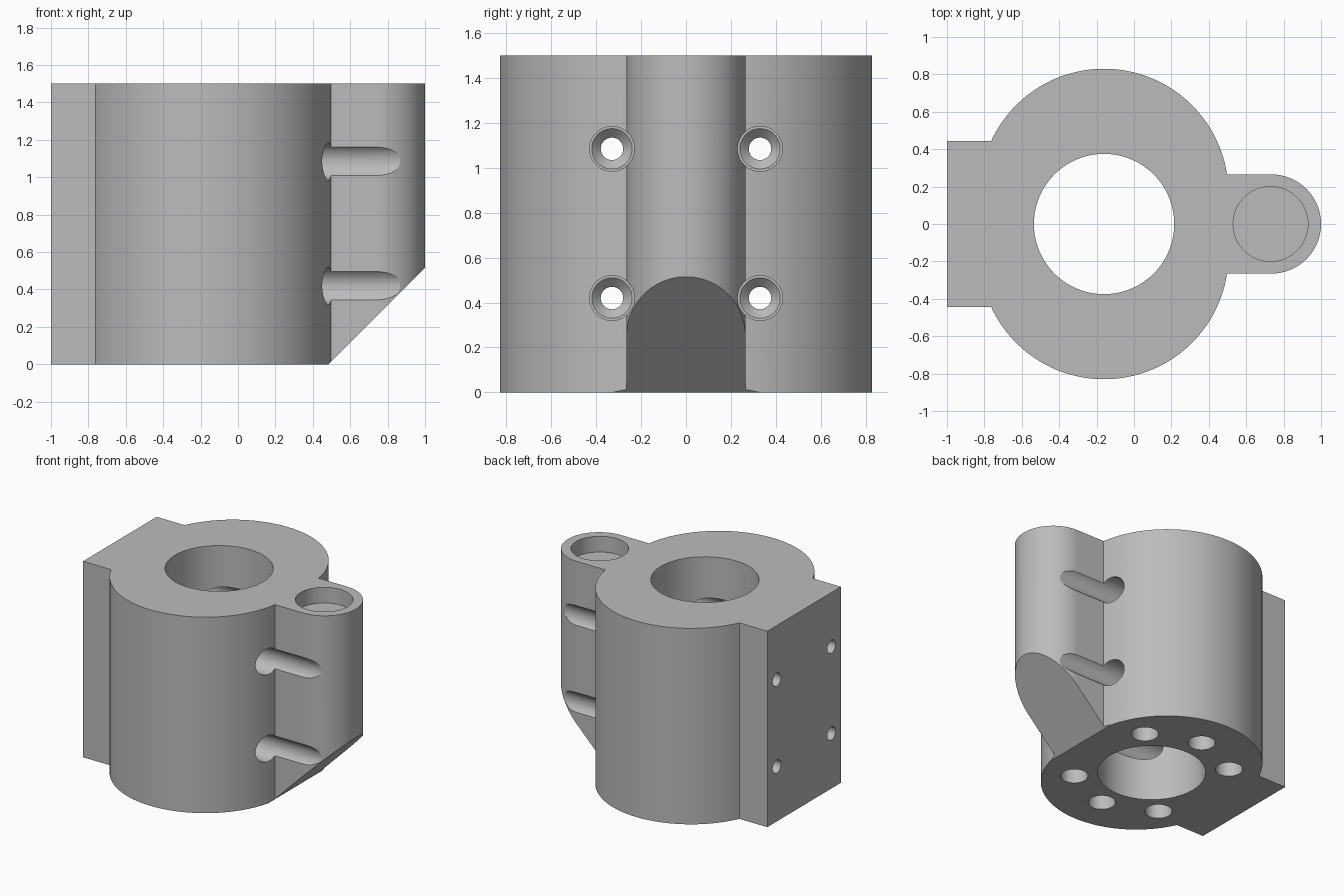
import bpy, bmesh, math
from mathutils import Matrix, Vector

cube = bpy.data.objects.get("Cube")
if cube:
    bpy.data.objects.remove(cube, do_unlink=True)

HEIGHT = 1.5
CENTER_X = -0.16

grey = bpy.data.materials.new("plain_grey")
grey.use_nodes = True
color = (0.5, 0.5, 0.5, 1)
grey.diffuse_color = color
grey.node_tree.nodes["Principled BSDF"].inputs["Base Color"].default_value = color


def arc(cx, cy, r, start, end, steps):
    angles = [math.radians(start + (end - start) * i / steps) for i in range(steps + 1)]
    return [(cx + r * math.cos(a), cy + r * math.sin(a)) for a in angles]


def add_object(name, bm):
    bmesh.ops.recalc_face_normals(bm, faces=bm.faces)
    mesh = bpy.data.meshes.new(name)
    bm.to_mesh(mesh)
    bm.free()
    mesh.materials.append(grey)
    obj = bpy.data.objects.new(name, mesh)
    bpy.context.scene.collection.objects.link(obj)
    return obj


def turned_cutter(name, profile, location, along_x=False, sides=64):
    """Closed solid of revolution from (radius, height) pairs."""
    bm = bmesh.new()
    rings = [[bm.verts.new((x, y, h)) for x, y in arc(0, 0, r, 0, 360, sides)[:-1]]
             for r, h in profile]
    for low, high in zip(rings, rings[1:]):
        for i in range(sides):
            j = (i + 1) % sides
            bm.faces.new((low[i], low[j], high[j], high[i]))
    bm.faces.new(rings[0][::-1])
    bm.faces.new(rings[-1])
    turn = Matrix.Rotation(math.radians(90), 4, 'Y') if along_x else Matrix()
    bmesh.ops.transform(bm, matrix=Matrix.Translation(location) @ turn, verts=bm.verts)
    obj = add_object(name, bm)
    obj.hide_render = True
    return obj


# Housing outline: half of it, then mirrored across y
half = arc(0.735, 0, 0.265, 0, 90, 24)
half += arc(CENTER_X, 0.165, 0.665, 8.65, 155.1, 56)
half.append((-1, 0.445))
outline = half + [(x, -y) for x, y in reversed(half[1:])]

bm = bmesh.new()
base = bm.faces.new([bm.verts.new((x, y, 0)) for x, y in outline])
raised = bmesh.ops.extrude_face_region(bm, geom=[base])["geom"]
bmesh.ops.translate(bm, vec=(0, 0, HEIGHT),
                    verts=[v for v in raised if isinstance(v, bmesh.types.BMVert)])
bmesh.ops.recalc_face_normals(bm, faces=bm.faces)

# Sloped underside of the lug
cut = bmesh.ops.bisect_plane(bm, geom=bm.verts[:] + bm.edges[:] + bm.faces[:],
                             plane_co=(0.485, 0, 0), plane_no=Vector((1, 0, -1)).normalized(),
                             clear_outer=True)["geom_cut"]
bmesh.ops.contextual_create(bm, geom=[e for e in cut if isinstance(e, bmesh.types.BMEdge)])
housing = add_object("housing", bm)

# Central bore and blind lug pocket
cutters = [
    turned_cutter("bore_cutter", [(0.375, -0.1), (0.375, HEIGHT + 0.1)], (CENTER_X, 0, 0), sides=96),
    turned_cutter("pocket_cutter", [(0.2, HEIGHT - 0.12), (0.2, HEIGHT + 0.1)], (0.73, 0, 0)),
]

# Stepped mounting holes running from front lug side to the back plate
stepped = [(0.05, -1.1), (0.05, -0.74), (0.09, -0.7), (0.1, -0.7), (0.1, 1.2)]
for y in (-0.33, 0.33):
    for z in (0.42, 1.085):
        cutters.append(turned_cutter("mounting_hole_cutter", stepped, (0, y, z), True, 48))

# Blind holes around the bore on the underside
for angle in (45, 90, 135, -45, -90, -135):
    a = math.radians(angle)
    spot = (CENTER_X + 0.54 * math.cos(a), 0.54 * math.sin(a), 0)
    cutters.append(turned_cutter("base_hole_cutter", [(0.095, -0.1), (0.095, 0.29)], spot, sides=40))

for cutter in cutters:
    mod = housing.modifiers.new(cutter.name, 'BOOLEAN')
    mod.operation = 'DIFFERENCE'
    mod.solver = 'EXACT'
    mod.object = cutter

# Bake the cuts and drop the cutters
graph = bpy.context.evaluated_depsgraph_get()
result = bpy.data.meshes.new_from_object(housing.evaluated_get(graph))
housing.modifiers.clear()
housing.data = result
for cutter in cutters:
    bpy.data.objects.remove(cutter, do_unlink=True)

bpy.ops.object.select_all(action='DESELECT')
housing.select_set(True)
bpy.context.view_layer.objects.active = housing
bpy.ops.object.shade_smooth_by_angle(angle=math.radians(25))
